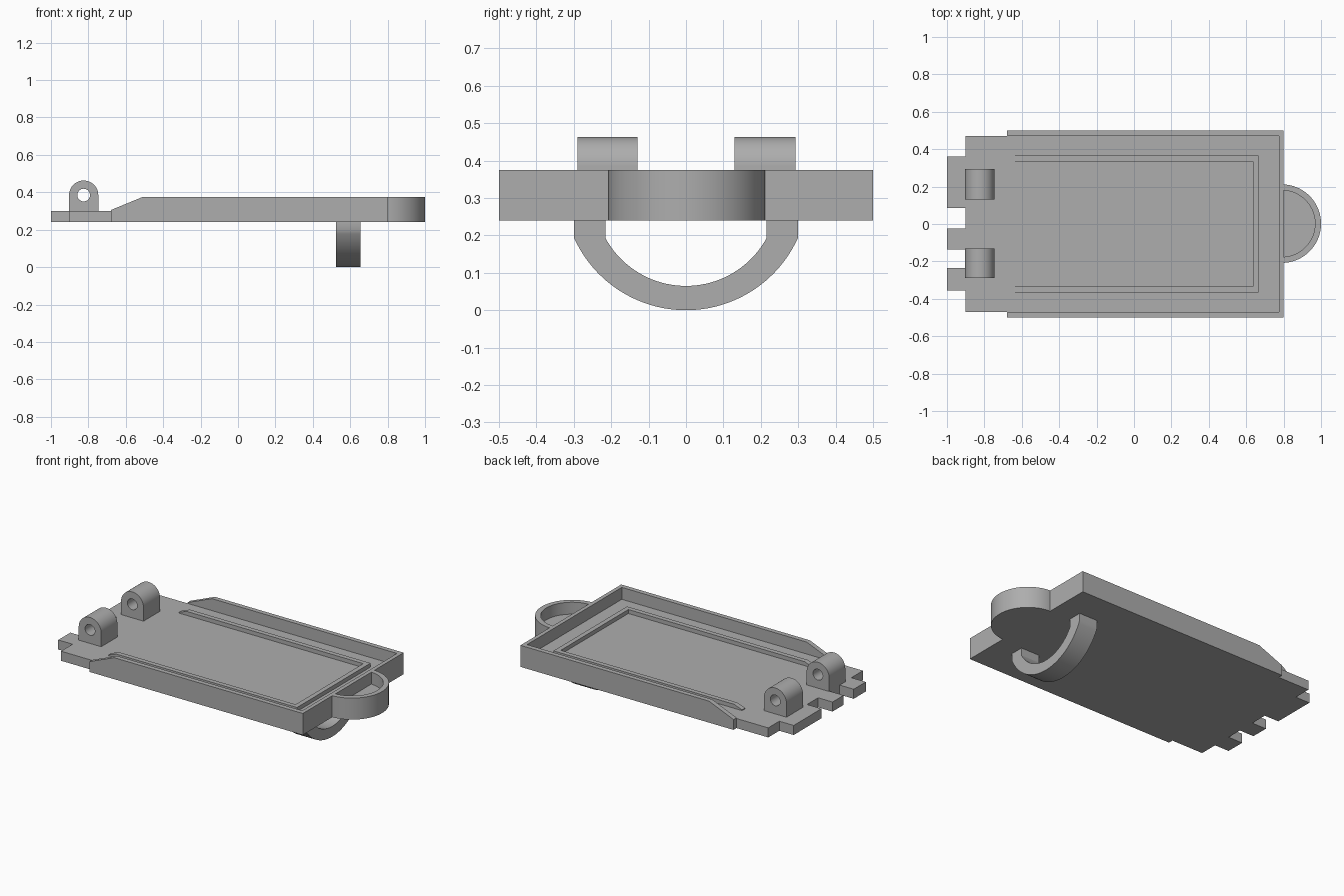
import bpy, bmesh, math
from mathutils import Vector

if "Cube" in bpy.data.objects:
    bpy.data.objects.remove(bpy.data.objects["Cube"])

grey = bpy.data.materials.new("plain grey")
grey.diffuse_color = (0.42, 0.42, 0.42, 1)
grey.use_nodes = True
grey.node_tree.nodes["Principled BSDF"].inputs["Base Color"].default_value = grey.diffuse_color

FLOOR, BASE, RIM = 0.30, 0.24, 0.375


def prism(name, pts, axis, a, b, smooth=False):
    """Extrude a 2D outline along an axis from a to b."""
    place = {'x': lambda p, t: (t, p[0], p[1]),
             'y': lambda p, t: (p[0], t, p[1]),
             'z': lambda p, t: (p[0], p[1], t)}[axis]
    bm = bmesh.new()
    face = bm.faces.new([bm.verts.new(place(p, a)) for p in pts])
    new = bmesh.ops.extrude_face_region(bm, geom=[face])["geom"]
    shift = Vector(place((0, 0), b - a))
    bmesh.ops.translate(bm, vec=shift, verts=[v for v in new if isinstance(v, bmesh.types.BMVert)])
    bmesh.ops.recalc_face_normals(bm, faces=bm.faces)
    me = bpy.data.meshes.new(name)
    bm.to_mesh(me)
    bm.free()
    me.materials.append(grey)
    ob = bpy.data.objects.new(name, me)
    bpy.context.collection.objects.link(ob)
    if smooth:
        shade(ob)
    return ob


def shade(ob):
    bpy.ops.object.select_all(action='DESELECT')
    bpy.context.view_layer.objects.active = ob
    ob.select_set(True)
    bpy.ops.object.shade_smooth_by_angle(angle=math.radians(30))


def cut(ob, cutter, smooth=False):
    """Subtract the cutter, apply, and remove it."""
    m = ob.modifiers.new("cut", 'BOOLEAN')
    m.operation, m.solver, m.object = 'DIFFERENCE', 'EXACT', cutter
    bpy.context.view_layer.objects.active = ob
    bpy.ops.object.modifier_apply(modifier=m.name)
    bpy.data.objects.remove(cutter)
    if smooth:
        shade(ob)


def arc(cx, cy, r, a0, a1, n=32):
    return [(cx + r * math.cos(math.radians(a0 + (a1 - a0) * i / n)),
             cy + r * math.sin(math.radians(a0 + (a1 - a0) * i / n))) for i in range(n + 1)]


def rect(x0, x1, y0, y1):
    return [(x0, y0), (x1, y0), (x1, y1), (x0, y1)]


# Tray with raised rim, sloped at the open end
tray = prism("tray", [(-0.68, BASE), (0.8, BASE), (0.8, RIM), (-0.51, RIM), (-0.68, 0.305)],
             'y', -0.5, 0.5)
cut(tray, prism("pocket", rect(-0.8, 0.775, -0.47, 0.47), 'z', FLOOR, 0.5))

# Front tongue with three uneven hinge tabs
tabs = [(0.36, 0.085), (-0.025, -0.135), (-0.235, -0.355)]
outline = [(-0.68, 0.47), (-0.9, 0.47)]
for top, bottom in tabs:
    outline += [(-0.9, top), (-1, top), (-1, bottom), (-0.9, bottom)]
outline += [(-0.9, -0.47), (-0.68, -0.47)]
prism("hinge_tongue", outline, 'z', BASE, FLOOR)

# Pierced hinge lugs
for name, y0, y1 in (("back_lug", 0.13, 0.293), ("front_lug", -0.29, -0.13)):
    lug = prism(name, [(-0.903, FLOOR), (-0.747, FLOOR)] + arc(-0.825, 0.385, 0.078, 0, 180), 'y', y0, y1)
    cut(lug, prism("pin_hole", arc(-0.825, 0.385, 0.034, 0, 360, 32)[:-1], 'y', y0 - 0.1, y1 + 0.1), True)

# Low U-shaped ridge on the tray floor, side rails tapered at the open end
top = FLOOR + 0.025
for name, s in (("back_rail", 1), ("front_rail", -1)):
    prism(name, [(-0.645, FLOOR), (0.635, FLOOR), (0.635, top), (-0.59, top), (-0.645, FLOOR + 0.005)],
          'y', s * 0.335, s * 0.365)
prism("end_rail", rect(0.635, 0.665, -0.365, 0.365), 'z', FLOOR, top)

# Rounded cup on the far end
a = math.degrees(math.acos(0.01 / 0.21))
cup = prism("end_cup", arc(0.79, 0.002, 0.21, -a, a, 48), 'z', BASE, RIM)
a = math.degrees(math.acos(0.01 / 0.178))
cut(cup, prism("cup_hollow", arc(0.79, 0.002, 0.178, -a, a, 48), 'z', FLOOR, 0.5), True)


# Curved handle underneath
def bow(half, low, high):
    sag = high - low
    r = (half * half + sag * sag) / (2 * sag)
    w = math.degrees(math.asin(half / r))
    return arc(0, low + r, r, -90 - w, -90 + w, 40)


handle = [(-0.3, BASE)] + bow(0.3, 0, 0.195) + [(0.3, BASE), (0.215, BASE)] \
    + bow(0.215, 0.065, 0.192)[::-1] + [(-0.215, BASE)]
prism("under_handle", handle, 'x', 0.525, 0.655, True)
